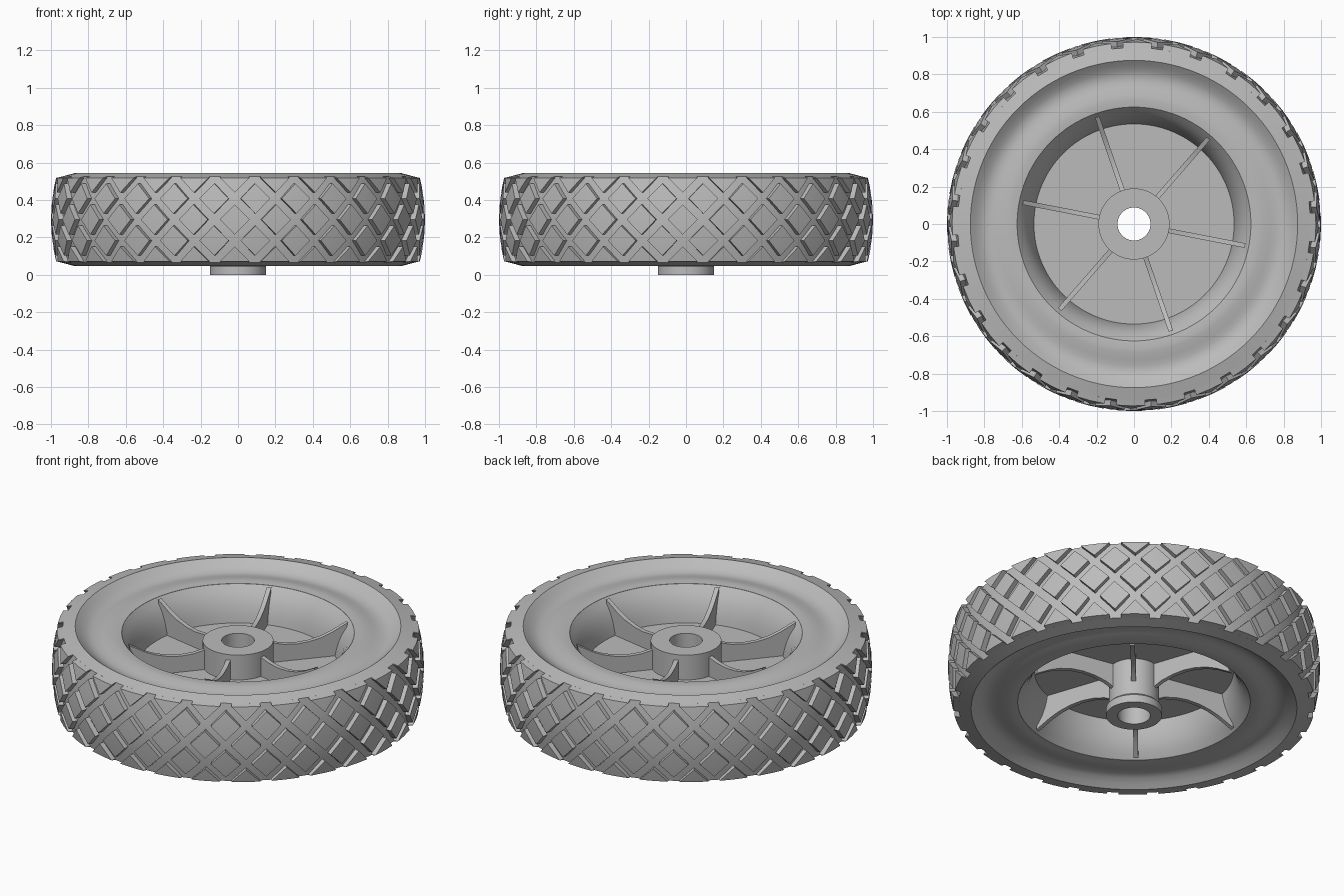
import bpy
import bmesh
from math import sin, cos, pi, radians

if "Cube" in bpy.data.objects:
    bpy.data.objects.remove(bpy.data.objects["Cube"])

MID = 0.295          # height of the wheel's mid plane
COUNT = 28           # tread repeats around the tyre
STEP = 2 * pi / COUNT
PHASE = radians(5.4)

grey = bpy.data.materials.new("plain grey")
grey.use_nodes = True
grey.diffuse_color = (0.5, 0.5, 0.5, 1)
grey.node_tree.nodes["Principled BSDF"].inputs["Base Color"].default_value = (0.5, 0.5, 0.5, 1)


def finish(bm, name, angle=30):
    bmesh.ops.recalc_face_normals(bm, faces=bm.faces)
    mesh = bpy.data.meshes.new(name)
    bm.to_mesh(mesh)
    bm.free()
    mesh.materials.append(grey)
    obj = bpy.data.objects.new(name, mesh)
    bpy.context.collection.objects.link(obj)
    bpy.ops.object.select_all(action="DESELECT")
    obj.select_set(True)
    bpy.context.view_layer.objects.active = obj
    bpy.ops.object.shade_smooth_by_angle(angle=radians(angle))
    return obj


def polar(r, a, z):
    return (r * cos(a), r * sin(a), z)


def lathe(name, profile, sides=112):
    """Revolve a closed (radius, height) profile about the axle."""
    bm = bmesh.new()
    rings = [[bm.verts.new(polar(r, 2 * pi * i / sides, z)) for r, z in profile]
             for i in range(sides)]
    n = len(profile)
    for i in range(sides):
        a, b = rings[i], rings[(i + 1) % sides]
        for j in range(n):
            k = (j + 1) % n
            bm.faces.new((a[j], b[j], b[k], a[k]))
    return finish(bm, name)


def both_sides(half):
    """Complete a profile given as (radius, height above the mid plane)."""
    return [(r, MID + h) for r, h in half] + [(r, MID - h) for r, h in reversed(half)]


# Tyre carcass with dished sidewalls; its outer face is the groove floor
lathe("tyre", both_sides([
    (0.625, 0.21), (0.66, 0.214), (0.69, 0.212), (0.73, 0.203), (0.76, 0.197),
    (0.79, 0.197), (0.82, 0.208), (0.85, 0.228), (0.875, 0.248),
    (0.943, 0.23), (0.95, 0.19), (0.962, 0.12), (0.969, 0.05)]))

# Rim with flared walls and a thin web joining it to the hub
lathe("rim_and_web", both_sides([
    (0.11, 0.018), (0.535, 0.018), (0.541, 0.05), (0.552, 0.09),
    (0.57, 0.135), (0.595, 0.175), (0.626, 0.21)]))

# Hub with a narrower lower barrel and a small end flange
lathe("hub", [(0.088, 0), (0.15, 0), (0.15, 0.045), (0.135, 0.06), (0.135, MID),
              (0.19, MID), (0.19, 0.46), (0.088, 0.46)], 64)

# Tread blocks
def tread_radius(h):
    return 1 - 0.028 * (h / 0.225) ** 2


ROW = 0.1125                    # half height of one lattice cell
GAP = 0.032                     # half gap at the corners of a block
HALF_W = STEP / 2 - GAP
HALF_H = ROW - GAP


def add_block(bm, outline, centre):
    """Raise an outline of (radius, angle, height) points off the carcass."""
    top = [bm.verts.new(polar(r, a, MID + h)) for r, a, h in outline]
    low = [bm.verts.new(polar(min(r, tread_radius(h)) - 0.045, a, MID + h))
           for r, a, h in outline]
    mid = bm.verts.new(polar(tread_radius(centre[1]), centre[0], MID + centre[1]))
    for i in range(len(top)):
        k = (i + 1) % len(top)
        bm.faces.new((top[i], top[k], mid))
        bm.faces.new((top[k], top[i], low[i], low[k]))


bm = bmesh.new()
for i in range(COUNT):
    for row, shift in ((ROW, 0), (0, 0.5), (-ROW, 0)):
        a = PHASE + (i + shift) * STEP
        corners = ((a - HALF_W, row), (a, row - HALF_H), (a + HALF_W, row), (a, row + HALF_H))
        add_block(bm, [(tread_radius(h), t, h) for t, h in corners], (a, row))
finish(bm, "tread_diamonds", 20)

# Shoulder blocks are half diamonds that run onto the sidewall bevel
bm = bmesh.new()
EDGE = 2 * ROW
for i in range(COUNT):
    a = PHASE + (i + 0.5) * STEP
    for side in (1, -1):
        tip, edge, bevel = side * (EDGE - HALF_H), side * (EDGE - 0.002), side * 0.2305
        r = tread_radius(edge)
        add_block(bm, [(r, a - HALF_W, edge), (tread_radius(tip), a, tip),
                       (r, a + HALF_W, edge), (r, a, edge)], (a, edge * 0.85))
        # bevelled cap closing the block against the sidewall
        angles = [a - HALF_W, a, a + HALF_W]
        outer = [bm.verts.new(polar(r, t, MID + edge)) for t in angles]
        inner = [bm.verts.new(polar(0.941, t, MID + bevel)) for t in angles]
        foot = [bm.verts.new(polar(0.925, t, MID + edge)) for t in angles]
        for j in (0, 1):
            for p, q in ((outer, inner), (inner, foot), (foot, outer)):
                bm.faces.new((p[j], p[j + 1], q[j + 1], q[j]))
        for j in (0, 2):
            bm.faces.new((outer[j], inner[j], foot[j]))
bmesh.ops.remove_doubles(bm, verts=bm.verts, dist=0.0001)
finish(bm, "tread_shoulders", 20)

# Six curved ribs on each side of the web
RIB = [(0.18, 0.135), (0.25, 0.118), (0.32, 0.112), (0.39, 0.118), (0.46, 0.135),
       (0.52, 0.16), (0.57, 0.188), (0.605, 0.207)]
WALL = [(0.595, 0.16), (0.56, 0.08), (0.545, 0)]
LOWER_RIB = [(0.12, 0.165), (0.18, 0.135)] + RIB[1:]


def rib(name, crest, side, angle):
    bm = bmesh.new()
    outline = crest + WALL + [(crest[0][0], 0)]
    sheets = []
    for off in (-0.0125, 0.0125):
        sheets.append([bm.verts.new((r * cos(angle) - off * sin(angle),
                                     r * sin(angle) + off * cos(angle),
                                     MID + side * h)) for r, h in outline])
    a, b = sheets
    bm.faces.new(a)
    bm.faces.new(b)
    for i in range(len(a)):
        k = (i + 1) % len(a)
        bm.faces.new((a[i], a[k], b[k], b[i]))
    finish(bm, name)


for i in range(6):
    angle = radians(-11 + 60 * i)
    rib("upper_rib", RIB, 1, angle)
    rib("lower_rib", LOWER_RIB, -1, angle)
